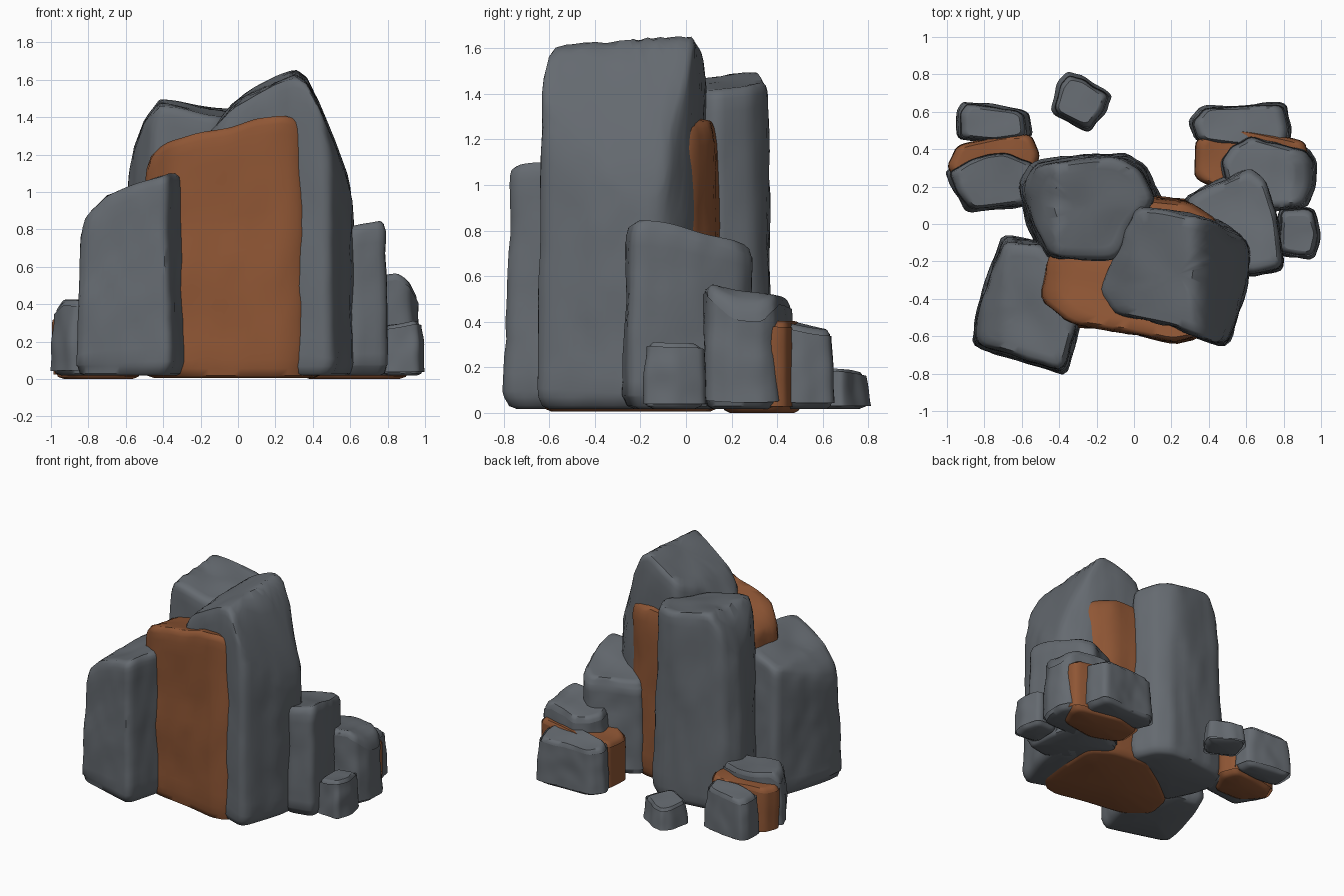
import bpy
import math
from mathutils import Vector, noise

if "Cube" in bpy.data.objects:
    bpy.data.objects.remove(bpy.data.objects["Cube"])


def material(name, rgb):
    m = bpy.data.materials.new(name)
    m.diffuse_color = (*rgb, 1)
    m.use_nodes = True
    m.node_tree.nodes["Principled BSDF"].inputs["Base Color"].default_value = m.diffuse_color
    return m


GREY = material("slate grey", (0.130, 0.145, 0.163))
RUST = material("rust brown", (0.275, 0.093, 0.035))


def interp(x, knots):
    if x <= knots[0][0]:
        return knots[0][1]
    for (x0, z0), (x1, z1) in zip(knots, knots[1:]):
        if x <= x1:
            return z0 + (z1 - z0) * (x - x0) / (x1 - x0)
    return knots[-1][1]


def round_outline(pts, n=64, cut=0.12):
    # chamfer the corners twice, then resample evenly
    pts = [Vector(p) for p in pts]
    for _ in range(2):
        out = []
        for i, p in enumerate(pts):
            q = pts[(i + 1) % len(pts)]
            out += [p.lerp(q, cut), p.lerp(q, 1 - cut)]
        pts = out
    loop = pts + [pts[0]]
    lens = [(b - a).length for a, b in zip(loop, loop[1:])]
    total = sum(lens)
    res, i, acc = [], 0, 0.0
    for k in range(n):
        d = total * k / n
        while i < len(lens) - 1 and acc + lens[i] < d:
            acc += lens[i]
            i += 1
        res.append(loop[i].lerp(loop[i + 1], (d - acc) / max(lens[i], 1e-6)))
    return res


def rock(name, outline, knots, slope=0.0, mat=GREY, base=0.018, rough=0.014, taper=0.02):
    """Column over a plan outline; top height follows x knots plus a y slope."""
    ring = round_outline(outline)
    n = len(ring)
    c = sum(ring, Vector((0, 0))) / n
    seed = Vector((c.x * 31, c.y * 17, len(name)))
    rad = sum((p - c).length for p in ring) / n

    def top(p):
        z = interp(p.x, knots) + slope * (p.y - c.y)
        return z + 0.016 * noise.noise(Vector((p.x * 5, p.y * 5, 0)) + seed)

    verts = []
    # underside, rounded foot, sides, rounded rim, cap: (inset, height fraction, offset)
    levels = [(0.05, 0, 0), (0.022, 0, 0.012), (0.008, 0, 0.05)]
    levels += [(0.0, f / 14, 0) for f in range(1, 14)]
    levels += [(0.003, 1, -0.045), (0.01, 1, -0.018), (0.026, 1, 0)]
    levels += [(rad * f, 1, 0) for f in (0.2, 0.35, 0.5, 0.65, 0.8, 0.92)]
    for inset, f, off in levels:
        for p in ring:
            d = p - c
            shrink = inset if inset > 0.1 else inset + taper * f
            q = c + d * (1 - shrink / rad)
            h = top(q)
            z = base + (h - base) * f + off
            if inset < 0.02:
                w = Vector((q.x * 4, q.y * 4, z * 3)) + seed
                q = q + d.normalized() * rough * (noise.noise(w) + 0.7 * noise.noise(w * 2.7))
            verts.append((q.x, q.y, z))
    rows = len(levels)
    faces = []
    for r in range(rows - 1):
        for i in range(n):
            j = (i + 1) % n
            faces.append((r * n + i, r * n + j, (r + 1) * n + j, (r + 1) * n + i))
    verts += [(c.x, c.y, base), (c.x, c.y, top(c))]
    b, t = rows * n, rows * n + 1
    for i in range(n):
        j = (i + 1) % n
        faces.append((b, j, i))
        faces.append((t, (rows - 1) * n + i, (rows - 1) * n + j))
    # keep the winding outward
    area = sum(p.cross(q) for p, q in zip(ring, ring[1:] + ring[:1]))
    if area < 0:
        faces = [f[::-1] for f in faces]
    me = bpy.data.meshes.new(name)
    me.from_pydata(verts, [], faces)
    me.materials.append(mat)
    ob = bpy.data.objects.new(name, me)
    bpy.context.collection.objects.link(ob)
    bpy.ops.object.select_all(action='DESELECT')
    ob.select_set(True)
    bpy.context.view_layer.objects.active = ob
    bpy.ops.object.shade_smooth_by_angle(angle=math.radians(50))
    return ob


# Large columns
rock("front_left_column",
     [(-.7, -.06), (-.47, -.08), (-.27, -.47), (-.36, -.81), (-.52, -.765), (-.87, -.66), (-.85, -.5), (-.76, -.2)],
     [(-.87, .76), (-.8, .88), (-.7, .98), (-.5, 1.055), (-.36, 1.1), (-.29, 1.1)], taper=.025)
rock("back_column",
     [(-.63, .2), (-.55, .34), (-.2, .385), (-.04, .375), (.07, .31), (.15, .13), (.02, -.02), (-.07, -.22),
      (-.47, -.22), (-.58, 0)],
     [(-.63, 1.03), (-.57, 1.2), (-.5, 1.38), (-.42, 1.48), (-.3, 1.46), (-.1, 1.43), (.15, 1.41)], .08, taper=.035)
rock("tall_right_column",
     [(-.21, -.36), (-.11, -.14), (.0, .11), (.13, .1), (.45, .03), (.64, -.1), (.61, -.35), (.5, -.67), (.3, -.6),
      (.2, -.565), (-.12, -.5)],
     [(-.19, 1.31), (-.12, 1.36), (-.03, 1.46), (.1, 1.54), (.2, 1.59), (.31, 1.635), (.37, 1.6), (.44, 1.46),
      (.52, 1.26), (.59, 1.07), (.63, .95)], .07)
rock("rust_core",
     [(-.52, -.4), (-.35, -.54), (0, -.59), (.22, -.64), (.33, -.62), (.42, -.53), (.45, -.3), (.46, .02), (.3, .13),
      (.0, .16), (-.25, 0), (-.48, -.18)],
     [(-.5, 1.07), (-.47, 1.17), (-.4, 1.22), (-.2, 1.265), (0, 1.31), (.1, 1.335), (.25, 1.345), (.45, 1.29)],
     -.17, RUST, 0.006, taper=.01)

# Right-hand cluster
rock("right_column",
     [(.25, .14), (.4, .22), (.62, .32), (.71, .25), (.78, .03), (.81, -.25), (.61, -.29), (.33, -.08)],
     [(.3, .74), (.58, .77), (.7, .795), (.78, .82)], -.17)
rock("right_small_stone",
     [(.76, -.17), (.97, -.2), (1.005, -.05), (.96, .09), (.77, .09)],
     [(.77, .285), (.97, .31)], -.05)
rock("right_back_stone",
     [(.44, .34), (.5, .43), (.61, .49), (.75, .45), (.93, .4), (.98, .34), (.98, .2), (.93, .08), (.6, .07),
      (.47, .22)],
     [(.5, .51), (.85, .54), (.92, .5), (.98, .4)], -.17)
rock("right_rear_stone",
     [(.28, .55), (.35, .635), (.6, .64), (.81, .65), (.85, .5), (.83, .4), (.55, .41), (.32, .44)],
     [(.28, .37), (.6, .385), (.85, .38)], -.2)
rock("right_rust_seam",
     [(.32, .24), (.33, .46), (.55, .52), (.91, .445), (.93, .37), (.85, .2), (.55, .15)],
     [(.33, .36), (.6, .4), (.93, .405)], .0, RUST, 0.0, 0.006, 0)

# Left-hand cluster
rock("left_stone",
     [(-1.01, .28), (-.97, .19), (-.89, .055), (-.72, .075), (-.54, .1), (-.5, .33), (-.68, .405), (-.8, .39),
      (-.92, .34)],
     [(-1.0, .35), (-.93, .42), (-.5, .41)])
rock("left_rear_stone",
     [(-.95, .6), (-.91, .655), (-.56, .61), (-.54, .46), (-.75, .43), (-.95, .45)],
     [(-.95, .33), (-.55, .355)], -.1)
rock("left_rust_seam",
     [(-1.0, .3), (-.95, .42), (-.7, .475), (-.55, .48), (-.5, .36), (-.6, .15), (-.85, .15)],
     [(-1.0, .34), (-.5, .37)], .0, RUST, 0.0, 0.006, 0)

# Lone stone at the back
rock("loose_stone",
     [(-.46, .59), (-.41, .76), (-.36, .82), (-.27, .8), (-.11, .69), (-.15, .6), (-.24, .48)],
     [(-.45, .19), (-.12, .195)], -.1)
